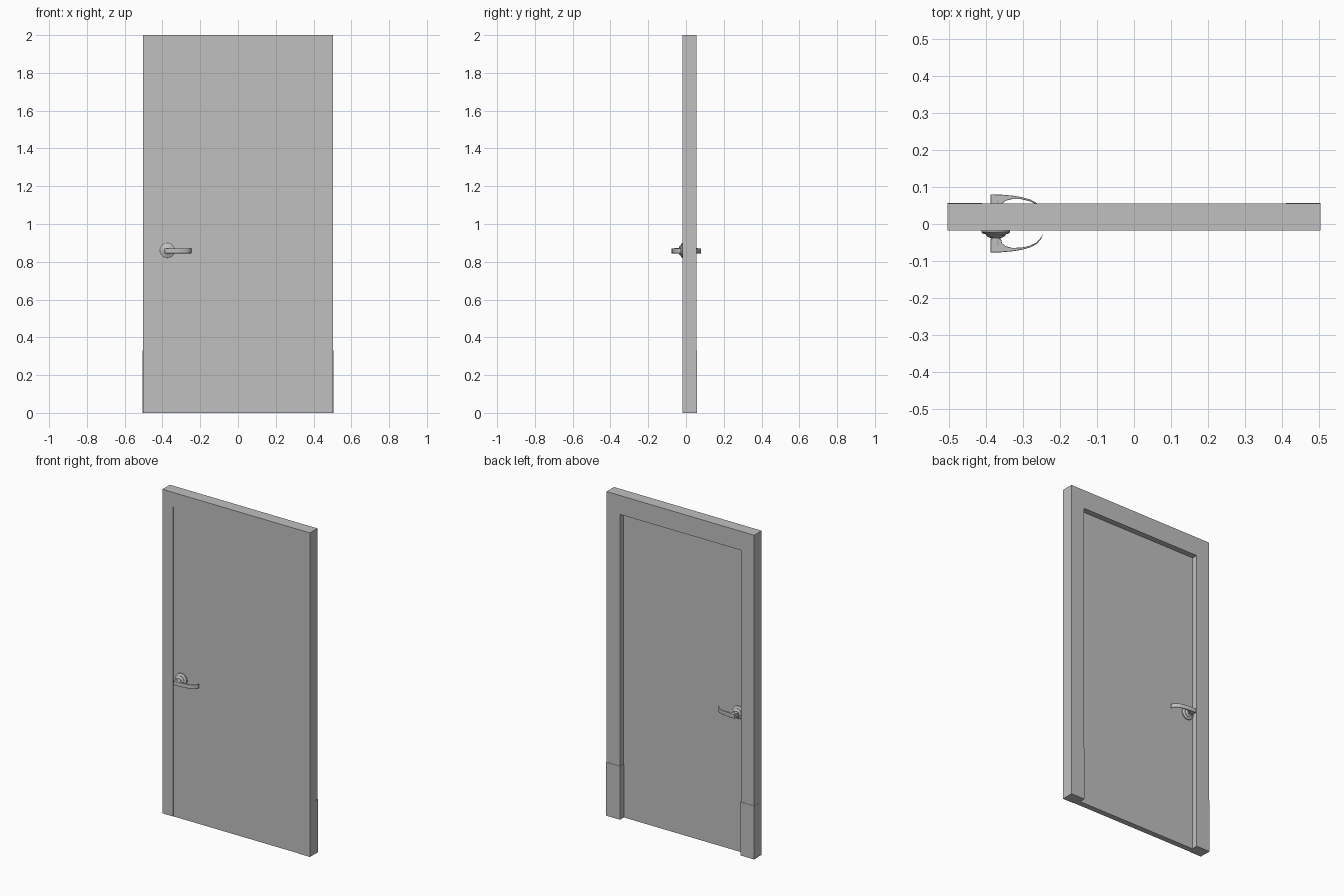
import bpy
import bmesh
import math

cube = bpy.data.objects.get("Cube")
if cube:
    bpy.data.objects.remove(cube, do_unlink=True)

grey = bpy.data.materials.new("light grey")
grey.use_nodes = True
grey.diffuse_color = (0.53, 0.53, 0.53, 1)
grey.node_tree.nodes["Principled BSDF"].inputs["Base Color"].default_value = grey.diffuse_color

FRONT, LEAF_FRONT, LEAF_BACK, BACK = -0.018, -0.0155, 0.0195, 0.055
MID = 0.0015            # plane between the two handles
HANDLE_X, HANDLE_Z = -0.374, 0.86


def finish(name, bm, smooth=False):
    bmesh.ops.recalc_face_normals(bm, faces=bm.faces)
    mesh = bpy.data.meshes.new(name)
    bm.to_mesh(mesh)
    bm.free()
    mesh.materials.append(grey)
    obj = bpy.data.objects.new(name, mesh)
    bpy.context.collection.objects.link(obj)
    if smooth:
        bpy.ops.object.select_all(action='DESELECT')
        obj.select_set(True)
        bpy.context.view_layer.objects.active = obj
        bpy.ops.object.shade_smooth_by_angle(angle=math.radians(35))
    return obj


def box(name, x, y, z):
    bm = bmesh.new()
    bmesh.ops.create_cube(bm, size=1)
    for v in bm.verts:
        v.co = [r[0] if c < 0 else r[1] for c, r in zip(v.co, (x, y, z))]
    return finish(name, bm)


def frame():
    # Rebated section swept up one jamb, over the head and down the other
    section = [(0.504, 2.0, FRONT), (0.43, 1.91, FRONT), (0.43, 1.91, LEAF_BACK),
               (0.413, 1.883, LEAF_BACK), (0.413, 1.883, BACK), (0.504, 2.0, BACK)]
    bm = bmesh.new()
    rings = [[bm.verts.new((sx * w, y, top * h)) for w, h, y in section]
             for sx, top in ((-1, 0), (-1, 1), (1, 1), (1, 0))]
    for a, b in zip(rings, rings[1:]):
        for i in range(len(section)):
            j = (i + 1) % len(section)
            bm.faces.new((a[i], a[j], b[j], b[i]))
    bm.faces.new(rings[0])
    bm.faces.new(rings[-1])
    return finish("door_frame", bm)


def handle(side, flip):
    def along(y):
        return 2 * MID - y if flip else y

    # Stepped round rosette and neck, turned about the spindle
    profile = [(0.039, LEAF_FRONT), (0.039, -0.022), (0.034, -0.026), (0.026, -0.028),
               (0.026, -0.031), (0.02, -0.036), (0.013, -0.038), (0.013, -0.06)]
    bm = bmesh.new()
    count = 32
    rings = []
    for r, y in profile:
        rings.append([bm.verts.new((HANDLE_X + r * math.cos(t), along(y), HANDLE_Z + r * math.sin(t)))
                      for t in (math.tau * i / count for i in range(count))])
    for a, b in zip(rings, rings[1:]):
        for i in range(count):
            j = (i + 1) % count
            bm.faces.new((a[i], a[j], b[j], b[i]))
    bm.faces.new(rings[0])
    bm.faces.new(rings[-1])
    finish(side + "_rosette", bm, True)

    # Curved lever: plan outline drawn out to the grip height
    outer = [(-0.388, -0.04), (-0.388, -0.077), (-0.36, -0.0765), (-0.33, -0.074),
             (-0.305, -0.07), (-0.28, -0.063), (-0.262, -0.053), (-0.251, -0.04), (-0.246, -0.026)]
    inner = [(-0.254, -0.04), (-0.266, -0.051), (-0.283, -0.059), (-0.305, -0.064),
             (-0.33, -0.0645), (-0.347, -0.06), (-0.357, -0.052), (-0.36, -0.04)]
    bm = bmesh.new()
    low, high = ([bm.verts.new((x, along(y), HANDLE_Z - 0.002 + s * 0.013)) for x, y in outer + inner]
                 for s in (-1, 1))
    bm.faces.new(low)
    bm.faces.new(high)
    for i in range(len(low)):
        j = (i + 1) % len(low)
        bm.faces.new((low[i], low[j], high[j], high[i]))
    lever = finish(side + "_lever", bm, True)
    bevel = lever.modifiers.new("soft edges", 'BEVEL')
    bevel.width = 0.002
    bevel.segments = 2
    bevel.limit_method = 'ANGLE'
    bevel.angle_limit = math.radians(50)


frame()
box("door_leaf", (-0.43, 0.43), (LEAF_FRONT, LEAF_BACK), (0, 1.91))

# Thin guards around the feet of the jambs
for name, s in (("left", 1), ("right", -1)):
    box(name + "_jamb_guard", sorted((s * 0.411, s * 0.505)), (LEAF_BACK, BACK + 0.002), (0, 0.33))

handle("front", False)
handle("back", True)
